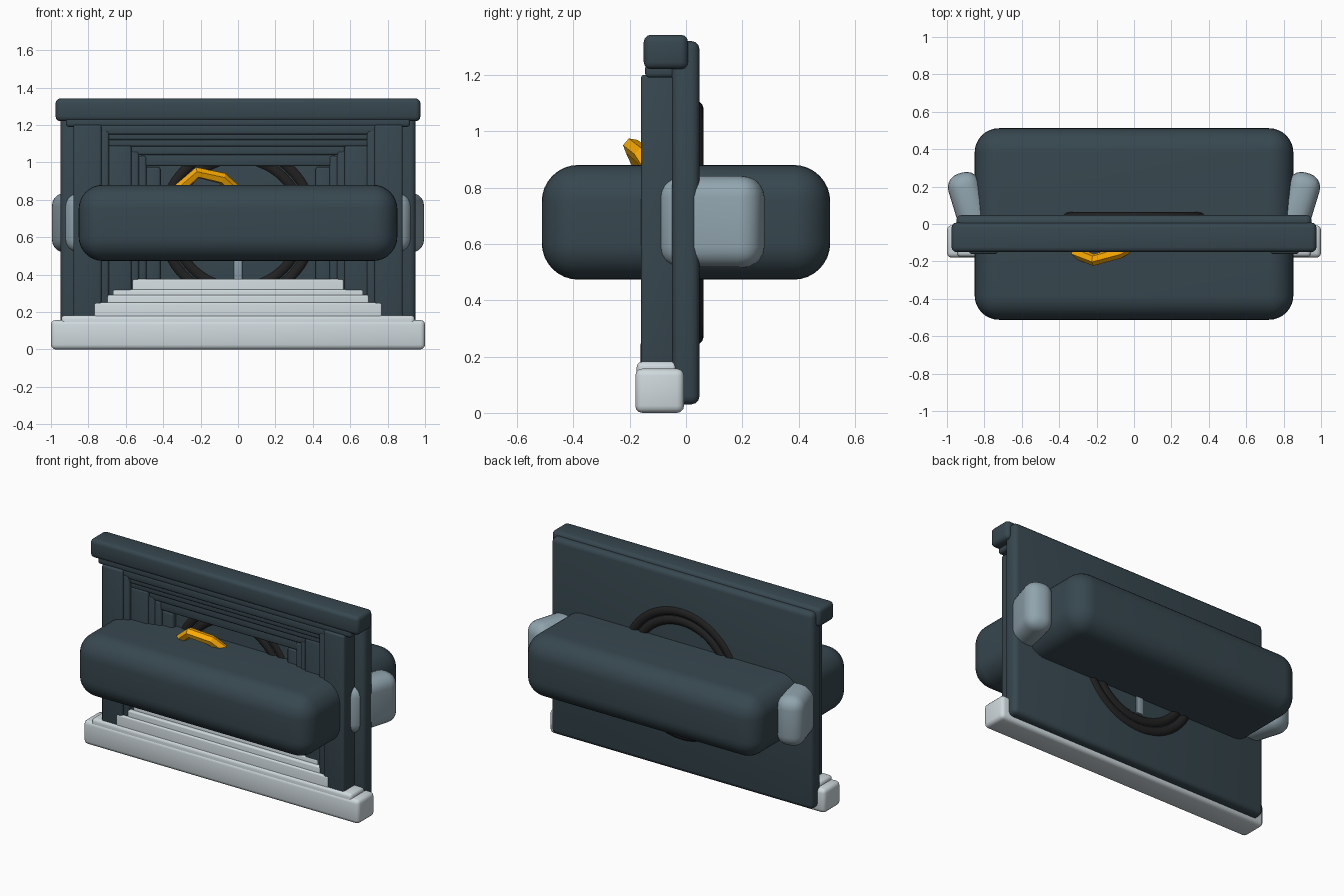
import bpy, math

if "Cube" in bpy.data.objects:
    bpy.data.objects.remove(bpy.data.objects["Cube"])


def material(name, color):
    m = bpy.data.materials.new(name)
    m.diffuse_color = (*color, 1)
    m.use_nodes = True
    m.node_tree.nodes["Principled BSDF"].inputs["Base Color"].default_value = m.diffuse_color
    return m


SLATE = material("slate", (0.038, 0.063, 0.078))
PALE = material("pale_grey", (0.62, 0.69, 0.72))
STEEL = material("steel_grey", (0.28, 0.37, 0.42))
BLACK = material("black", (0.015, 0.015, 0.015))
AMBER = material("amber", (1.0, 0.42, 0.0))


def box(name, x, y, z, mat, bevel=0.02, segments=3, turn=0):
    """Rounded box spanning the given (min, max) ranges."""
    spans = (x, y, z)
    bpy.ops.mesh.primitive_cube_add(size=1, location=[(a + b) / 2 for a, b in spans])
    ob = bpy.context.object
    ob.name = name
    ob.scale = [b - a for a, b in spans]
    bpy.ops.object.transform_apply(location=False, rotation=False, scale=True)
    mod = ob.modifiers.new("rounding", "BEVEL")
    mod.width, mod.segments, mod.limit_method = bevel, segments, "NONE"
    bpy.ops.object.modifier_apply(modifier=mod.name)
    ob.data.materials.append(mat)
    ob.rotation_euler.z = turn
    bpy.ops.object.shade_smooth_by_angle(angle=math.radians(35))
    return ob


# Back panel, cornice and the base slab
box("back_panel", (-0.95, 0.95), (-0.05, 0.048), (0.03, 1.32), SLATE, 0.03)
box("cornice", (-0.975, 0.975), (-0.15, 0.007), (1.22, 1.342), SLATE, 0.025)
box("cornice_lower", (-0.92, 0.92), (-0.145, -0.02), (1.19, 1.24), SLATE, 0.015)
box("base_slab", (-1, 1), (-0.18, -0.007), (0, 0.157), PALE, 0.025)
box("base_step", (-0.945, 0.945), (-0.175, -0.03), (0.08, 0.182), PALE, 0.02)

# Nested frame: outer half width, inner half width, top, lintel underside, front y
frames = [
    (0.88, 0.73, 1.20, 1.15, -0.160),
    (0.74, 0.69, 1.17, 1.12, -0.148),
    (0.70, 0.57, 1.09, 1.06, -0.125),
    (0.58, 0.53, 1.06, 1.04, -0.113),
    (0.54, 0.49, 1.035, 1.01, -0.102),
    (0.50, 0.415, 0.975, 0.95, -0.085),
]
for i, (outer, inner, top, _, front) in enumerate(frames):
    for side, s in (("left", -1), ("right", 1)):
        box(f"frame_post_{side}_{i + 1}", tuple(sorted((s * outer, s * inner))),
            (front, -0.03), (0.12, top), SLATE, 0.012)

# Lintels under the cornice: half width, underside, top, front y
lintels = [(0.74, 1.15, 1.20, -0.145), (0.70, 1.12, 1.16, -0.135),
           (0.70, 1.085, 1.13, -0.122), (0.57, 1.04, 1.09, -0.110),
           (0.52, 0.98, 1.045, -0.095)]
for i, (w, bottom, top, front) in enumerate(lintels):
    box(f"lintel_{i + 1}", (-w, w), (front, -0.03), (bottom, top), SLATE, 0.01)

# Pale sill steps: half width, top, front y
sills = [(0.77, 0.25, -0.163), (0.70, 0.29, -0.150),
         (0.67, 0.32, -0.128), (0.565, 0.377, -0.115)]
for i, (w, top, front) in enumerate(sills):
    box(f"sill_step_{i + 1}", (-w, w), (front, -0.03), (0.1, top), PALE, 0.01)

# Double ring showing on both faces of the panel
for face, y in (("front", -0.03), ("back", 0.03)):
    for part, radius in (("outer", 0.402), ("inner", 0.345)):
        bpy.ops.mesh.primitive_torus_add(
            location=(0, y, 0.675), rotation=(math.pi / 2, 0, 0), major_radius=radius,
            minor_radius=0.033, major_segments=64, minor_segments=12)
        ring = bpy.context.object
        ring.name = f"{part}_ring_{face}"
        ring.data.materials.append(BLACK)
        bpy.ops.object.shade_smooth_by_angle(angle=math.radians(60))

# Upright bar inside the ring
box("centre_bar", (-0.024, 0.024), (-0.06, 0.056), (0.365, 0.6), STEEL, 0.005, 2)

# Large rounded body through the panel, with a slanted pad at each end
box("body", (-0.852, 0.852), (-0.512, 0.512), (0.473, 0.88), SLATE, 0.13, 8)
for side, s in (("left", -1), ("right", 1)):
    cx = s * 0.875
    box(f"side_pad_{side}", (cx - 0.088, cx + 0.088), (-0.095, 0.28), (0.515, 0.84),
        STEEL, 0.075, 5, turn=-s * math.radians(17))

# Faceted amber handle on top
curve = bpy.data.curves.new("handle", "CURVE")
curve.dimensions = "3D"
curve.bevel_depth, curve.bevel_resolution = 0.032, 1
curve.use_fill_caps = True
points = [(-0.37, -0.13, 0.81), (-0.217, -0.192, 0.945),
          (-0.085, -0.155, 0.915), (0.01, -0.10, 0.83)]
spline = curve.splines.new("POLY")
spline.points.add(len(points) - 1)
for p, co in zip(spline.points, points):
    p.co = (*co, 1)
spline.use_smooth = False
handle = bpy.data.objects.new("handle", curve)
curve.materials.append(AMBER)
bpy.context.collection.objects.link(handle)
